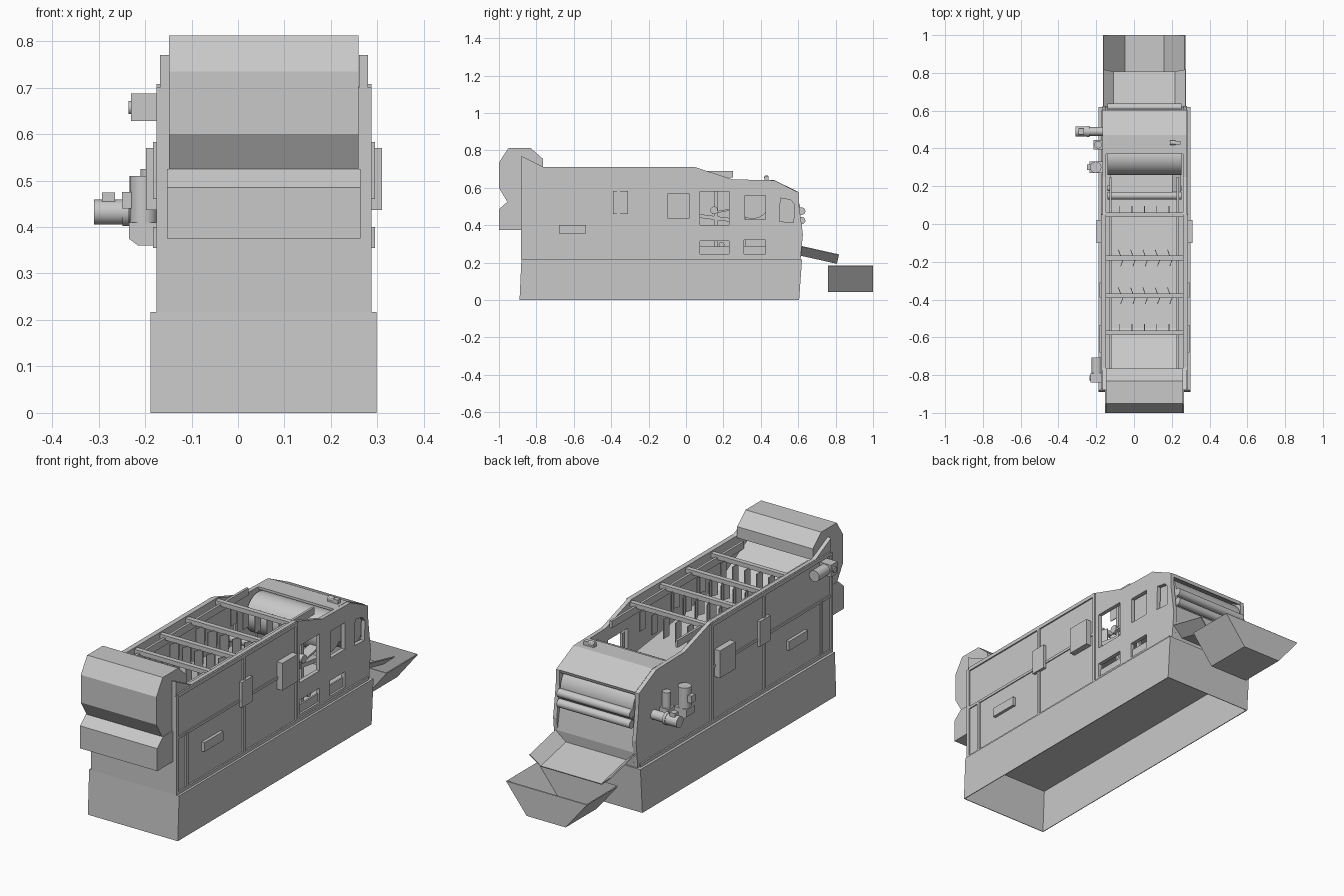
import bpy, bmesh, math
from mathutils import Vector, Matrix

cube = bpy.data.objects.get("Cube")
if cube:
    bpy.data.objects.remove(cube, do_unlink=True)

grey = bpy.data.materials.new("light grey steel")
grey.use_nodes = True
COLOUR = (0.58, 0.58, 0.58, 1)
grey.diffuse_color = COLOUR
grey.node_tree.nodes["Principled BSDF"].inputs["Base Color"].default_value = COLOUR


def finish(name, bm):
    mesh = bpy.data.meshes.new(name)
    bmesh.ops.recalc_face_normals(bm, faces=bm.faces)
    bm.to_mesh(mesh)
    bm.free()
    mesh.materials.append(grey)
    ob = bpy.data.objects.new(name, mesh)
    bpy.context.collection.objects.link(ob)
    return ob


def box(name, x0, x1, y0, y1, z0, z1, spin=0):
    bm = bmesh.new()
    bmesh.ops.create_cube(bm, size=1)
    bmesh.ops.scale(bm, vec=(x1 - x0, y1 - y0, z1 - z0), verts=bm.verts)
    ob = finish(name, bm)
    ob.location = ((x0 + x1) / 2, (y0 + y1) / 2, (z0 + z1) / 2)
    ob.rotation_euler.z = spin
    return ob


def prism(name, pts, a, b, axis="X", drop=()):
    """Extrude a profile along X (points are y,z) or Y (points are x,z); drop faces by normal."""
    def place(p, t):
        return (t, p[0], p[1]) if axis == "X" else (p[0], t, p[1])
    bm = bmesh.new()
    face = bm.faces.new([bm.verts.new(place(p, a)) for p in pts])
    ext = bmesh.ops.extrude_face_region(bm, geom=[face])
    move = Vector((b - a, 0, 0)) if axis == "X" else Vector((0, b - a, 0))
    bmesh.ops.translate(bm, vec=move, verts=[v for v in ext["geom"] if isinstance(v, bmesh.types.BMVert)])
    bmesh.ops.recalc_face_normals(bm, faces=bm.faces)
    gone = [f for f in bm.faces if any(f.normal.dot(Vector(d)) > 0.9 for d in drop)]
    bmesh.ops.delete(bm, geom=gone, context="FACES")
    ob = finish(name, bm)
    if drop:
        shell = ob.modifiers.new("sheet", "SOLIDIFY")
        shell.thickness = 0.005
    return ob


def cyl(name, centre, r, length, axis):
    bm = bmesh.new()
    bmesh.ops.create_cone(bm, cap_ends=True, segments=32, radius1=r, radius2=r, depth=length)
    turn = {"X": Matrix.Rotation(math.pi / 2, 3, "Y"), "Y": Matrix.Rotation(math.pi / 2, 3, "X"),
            "Z": Matrix.Identity(3)}[axis]
    bmesh.ops.rotate(bm, cent=(0, 0, 0), matrix=turn, verts=bm.verts)
    for f in bm.faces:
        f.smooth = len(f.verts) == 4
    for e in bm.edges:
        e.smooth = all(f.smooth for f in e.link_faces)
    ob = finish(name, bm)
    ob.location = centre
    return ob


MID = 0.056            # centre line of the machine in x
L, R = -0.148, 0.26    # inner faces of the side walls

# Base skirt, open below
prism("base", [(-0.89, 0), (0.605, 0), (0.62, 0.217), (-0.88, 0.217)], -0.188, 0.298, drop=[(0, 0, -1)])

# Side walls
side = [(-0.88, 0.217), (0.612, 0.217), (0.625, 0.35), (0.605, 0.5), (0.603, 0.575), (0.47, 0.64),
        (0.25, 0.645), (0.05, 0.71), (-0.76, 0.71), (-0.88, 0.77)]
prism("side_wall_right", side, L - 0.02, L)
window_wall = prism("side_wall_left", side, R, R + 0.02)

# Inspection openings
openings = [(0.075, 0.23, 0.40, 0.58), (0.315, 0.425, 0.43, 0.56),
            (0.075, 0.23, 0.245, 0.315), (0.31, 0.425, 0.245, 0.32)]
cutters = [box("opening_cutter", R - 0.05, R + 0.06, *o) for o in openings]
cutters.append(prism("opening_cutter", [(0.50, 0.42), (0.575, 0.415), (0.58, 0.51), (0.56, 0.535), (0.505, 0.545)],
                     R - 0.05, R + 0.06))
for c in cutters:
    c.hide_render = True
    c.hide_viewport = True
    c.display_type = "WIRE"
    cut = window_wall.modifiers.new("opening", "BOOLEAN")
    cut.object = c
    cut.solver = "EXACT"
for y0, y1, z0, z1 in openings[2:]:
    box("lower_hatch", R + 0.002, R + 0.01, y0, y1, z0, z1 - 0.03)

# Frame strips and control boxes on both sides
for label, sign in (("left", 1), ("right", -1)):
    def strip(name, depth, y0, y1, z0, z1):
        a = MID + sign * 0.222
        b = MID + sign * (0.224 + depth)
        box(name + "_" + label, min(a, b), max(a, b), y0, y1, z0, z1)
    for y in (-0.875, -0.80, -0.36, 0.045):
        strip("post", 0.007, y - 0.008, y + 0.008, 0.217, 0.49 if y == -0.80 else 0.70)
    strip("top_rail", 0.007, -0.87, 0.05, 0.69, 0.708)
    strip("middle_rail", 0.005, -0.87, 0.05, 0.485, 0.498)
    strip("bottom_rail", 0.007, -0.87, 0.60, 0.217, 0.232)
    strip("control_box", 0.03, -0.10, 0.02, 0.437, 0.57)
    strip("tall_box", 0.015, -0.39, -0.31, 0.46, 0.583)
    strip("low_box", 0.015, -0.68, -0.535, 0.355, 0.40)

# Front wall and discharge hood
box("front_panel", L, R, -0.88, -0.86, 0.217, 0.70)
prism("discharge_hood", [(-0.955, 0.525), (-1, 0.60), (-1, 0.735), (-0.95, 0.812), (-0.83, 0.812),
                         (-0.765, 0.755), (-0.765, 0.70), (-0.86, 0.66), (-0.86, 0.525)], -0.149, 0.259)
prism("discharge_box", [(-1, 0.375), (-0.875, 0.375), (-0.875, 0.525), (-0.955, 0.525), (-1, 0.485)], -0.153, 0.264)

# Inner bed, its sloped front end and edge rails
prism("bed", [(0.3, 0.41), (0.3, 0.43), (-0.55, 0.54), (-0.85, 0.70), (-0.85, 0.66), (-0.55, 0.52)], -0.125, 0.235)
for x in (-0.13, 0.225):
    box("bed_rail", x, x + 0.012, -0.77, 0.25, 0.655, 0.69)
    for y in (0.15, 0.3):
        box("inner_post", x, x + 0.012, y, y + 0.02, 0.22, 0.60)

# Cross bars carrying deflector blades
for y, angled in ((0.05, False), (-0.18, True), (-0.38, True), (-0.575, False)):
    box("cross_bar", L, R, y - 0.012, y + 0.012, 0.68, 0.702)
    for i in range(5):
        x = -0.075 + i * 0.065
        box("blade", x - 0.002, x + 0.002, y, y + 0.045, 0.59, 0.685, 0.35 if angled else 0)
        if angled:
            box("blade", x + 0.01, x + 0.014, y - 0.045, y, 0.59, 0.685, -0.35)

# Drums, rollers and the slanted slide seen through the openings
def across(name, y, z, r):
    return cyl(name, (MID, y, z), r, R - L - 0.015, "X")

across("feed_drum", 0.355, 0.53, 0.095)
across("outlet_drum", 0.515, 0.49, 0.095)
across("outlet_roller", 0.618, 0.475, 0.02)
across("outlet_roller", 0.618, 0.425, 0.02)
across("lower_roller", 0.19, 0.295, 0.015)
across("guide_roller", 0.15, 0.48, 0.02)
prism("slide", [(0.14, 0.46), (0.50, 0.53), (0.50, 0.54), (0.14, 0.47)], 0.2, 0.25)

# Rear cover and rear panel
prism("rear_cover", [(0.37, 0.63), (0.37, 0.642), (0.47, 0.642), (0.603, 0.577), (0.598, 0.562), (0.468, 0.63)], L, R)
prism("rear_panel", [(0.595, 0.217), (0.612, 0.217), (0.62, 0.29), (0.60, 0.41), (0.585, 0.41), (0.60, 0.29)], L, R)
box("cover_latch", 0.19, 0.245, 0.42, 0.44, 0.635, 0.662)
cyl("cover_latch_knob", (0.205, 0.43, 0.655), 0.012, 0.03, "X")

# Outlet chute with flared sides
chute = prism("outlet_chute", [(-0.165, 0.048), (-0.11, 0), (0.22, 0), (0.275, 0.048)], 0, 0.212, "Y",
              drop=[(0, 0, 1), (0, 1, 0), (0, -1, 0)])
chute.location = (0, 0.6, 0.24)
chute.rotation_euler.x = -0.22

# Collecting hopper, open on top
prism("hopper", [(-0.165, 0.183), (-0.05, 0.043), (0.16, 0.043), (0.272, 0.183)], 0.758, 1, "Y", drop=[(0, 0, 1)])

# Drive motors on the right wall
cyl("rear_motor", (-0.275, 0.49, 0.432), 0.027, 0.07, "X")
cyl("rear_motor_flange", (-0.242, 0.49, 0.432), 0.03, 0.014, "X")
cyl("rear_motor_gear", (-0.2, 0.49, 0.432), 0.023, 0.08, "X")
box("rear_motor_terminal", -0.293, -0.265, 0.475, 0.505, 0.455, 0.474)
cyl("tall_motor", (-0.203, 0.3, 0.455), 0.03, 0.11, "Z")
box("tall_motor_terminal", -0.25, -0.225, 0.285, 0.315, 0.44, 0.475)
prism("tall_motor_gear", [(-0.235, 0.41), (-0.235, 0.375), (-0.215, 0.36), (-0.165, 0.36), (-0.165, 0.41)],
      0.27, 0.33, "Y")
cyl("small_motor", (-0.19, 0.42, 0.485), 0.02, 0.08, "Z")
box("small_motor_gear", -0.215, -0.165, 0.395, 0.445, 0.41, 0.45)
box("hood_motor_gear", -0.23, -0.165, -0.84, -0.79, 0.628, 0.687)
cyl("hood_motor", (-0.197, -0.75, 0.657), 0.027, 0.085, "Y")
cyl("hood_motor_shaft", (-0.231, -0.815, 0.657), 0.014, 0.01, "X")
